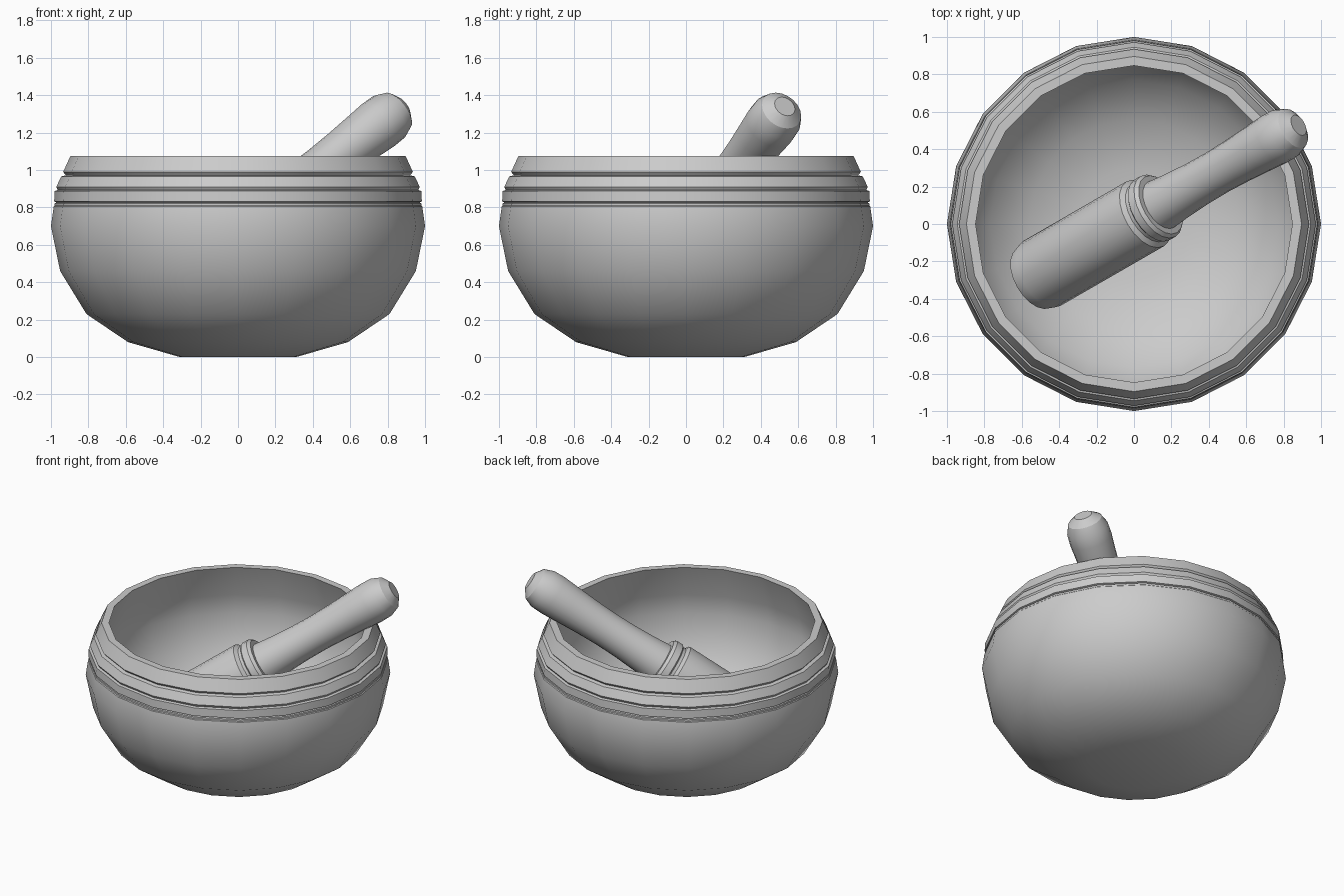
import bpy, bmesh, math
from mathutils import Vector

if "Cube" in bpy.data.objects:
    bpy.data.objects.remove(bpy.data.objects["Cube"])


def lathe(name, profile, sides, closed_ends=True):
    """Spin (radius, height) points round z into a smooth-shaded solid."""
    bm = bmesh.new()
    rings = []
    for r, z in profile:
        if r == 0:
            rings.append([bm.verts.new((0, 0, z))] * sides)
        else:
            rings.append([bm.verts.new((r * math.cos(2 * math.pi * i / sides),
                                        r * math.sin(2 * math.pi * i / sides), z))
                          for i in range(sides)])
    for a, b in zip(rings, rings[1:]):
        for i in range(sides):
            j = (i + 1) % sides
            corners = []
            for v in (a[i], a[j], b[j], b[i]):
                if v not in corners:
                    corners.append(v)
            bm.faces.new(corners)
    bmesh.ops.recalc_face_normals(bm, faces=bm.faces)
    mesh = bpy.data.meshes.new(name)
    bm.to_mesh(mesh)
    bm.free()
    obj = bpy.data.objects.new(name, mesh)
    bpy.context.collection.objects.link(obj)
    bpy.ops.object.select_all(action='DESELECT')
    obj.select_set(True)
    bpy.context.view_layer.objects.active = obj
    bpy.ops.object.shade_smooth_by_angle(angle=math.radians(30))
    return obj


# Bowl: rounded outside, stepped bands below the rim, hollow inside
outer = [(0, 0), (0.31, 0), (0.588, 0.08), (0.81, 0.23), (0.951, 0.46), (1.0, 0.70),
         (0.985, 0.805), (0.98, 0.81), (0.98, 0.822), (0.97, 0.827), (0.983, 0.832),
         (0.98, 0.888), (0.963, 0.893), (0.972, 0.909), (0.945, 0.966), (0.92, 0.972),
         (0.935, 0.99), (0.896, 1.075)]
inner = [(0.847, 1.075), (0.93, 0.84), (0.95, 0.70), (0.903, 0.48), (0.77, 0.265),
         (0.56, 0.125), (0.30, 0.05), (0, 0.05)]
lathe("bowl", outer + inner, 20)

# Pestle: heavy head, collar and swelling handle; height 0 is the handle tip
pestle = lathe("pestle", [
    (0, -1.963), (0.18, -1.963), (0.2, -1.90), (0.2, -1.135), (0.175, -1.115),
    (0.175, -1.095), (0.187, -1.085), (0.187, -1.04), (0.172, -1.02), (0.14, -1.02),
    (0.13, -0.90), (0.122, -0.75), (0.12, -0.60), (0.125, -0.45), (0.134, -0.30),
    (0.142, -0.18), (0.139, -0.10), (0.115, -0.04), (0.06, 0), (0, 0)], 20)

# Lean the pestle in the bowl, handle to the back right
lean, turn = math.radians(33.5), math.radians(30)
axis = Vector((math.cos(lean) * math.cos(turn), math.cos(lean) * math.sin(turn), math.sin(lean)))
pestle.rotation_mode = 'QUATERNION'
pestle.rotation_quaternion = axis.to_track_quat('Z', 'Y')
pestle.location = (0.88, 0.528, 1.34)
